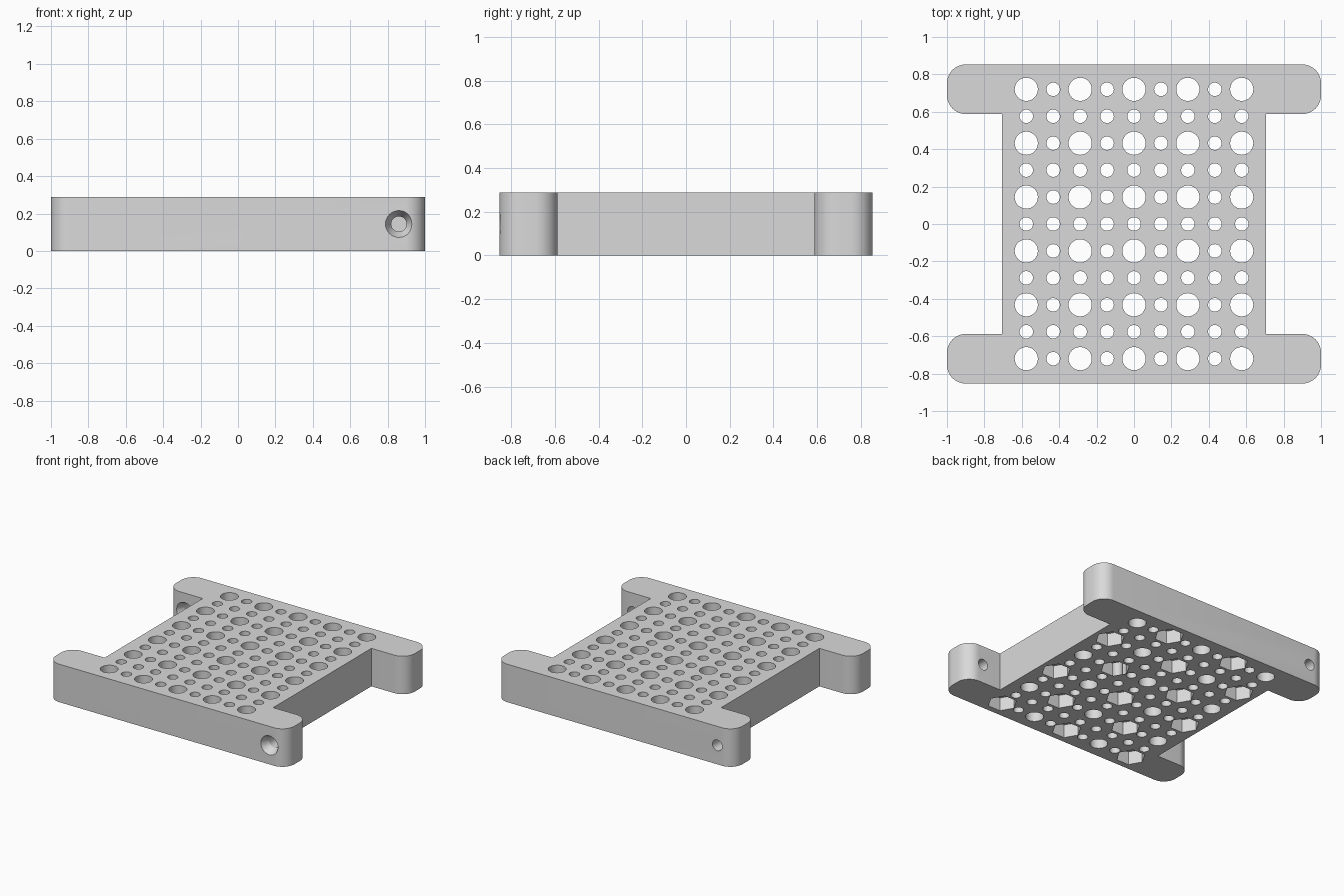
import bpy, bmesh, math
from mathutils import Matrix, Vector

if "Cube" in bpy.data.objects:
    bpy.data.objects.remove(bpy.data.objects["Cube"], do_unlink=True)

HEIGHT = 0.288
PITCH = 0.144
BAR_IN, BAR_OUT, WAIST, CORNER = 0.588, 0.853, 0.707, 0.1

grey = bpy.data.materials.new("plain grey")
grey.use_nodes = True
color = (0.7, 0.7, 0.7, 1)
grey.diffuse_color = color
grey.node_tree.nodes["Principled BSDF"].inputs["Base Color"].default_value = color


def make_object(name, bm):
    bmesh.ops.recalc_face_normals(bm, faces=bm.faces)
    mesh = bpy.data.meshes.new(name)
    bm.to_mesh(mesh)
    bm.free()
    mesh.materials.append(grey)
    obj = bpy.data.objects.new(name, mesh)
    bpy.context.collection.objects.link(obj)
    return obj


def add_cone(bm, start, end, r_start, r_end, sides=32):
    """Closed cone or prism from start to end."""
    start, end = Vector(start), Vector(end)
    axis = end - start
    turn = Vector((0, 0, 1)).rotation_difference(axis).to_matrix().to_4x4()
    bmesh.ops.create_cone(bm, cap_ends=True, segments=sides, radius1=r_start,
                          radius2=r_end, depth=axis.length,
                          matrix=Matrix.Translation((start + end) / 2) @ turn)


def arc(cx, cy, first):
    steps = 10
    for i in range(steps + 1):
        a = first + math.pi / 2 * i / steps
        yield cx + CORNER * math.cos(a), cy + CORNER * math.sin(a)


# Plate outline: one quarter, mirrored to all four
quarter = [(WAIST, BAR_IN)]
quarter += arc(1 - CORNER, BAR_IN + CORNER, -math.pi / 2)
quarter += arc(1 - CORNER, BAR_OUT - CORNER, 0)
half = quarter + [(-x, y) for x, y in reversed(quarter)]
outline = half + [(x, -y) for x, y in reversed(half)]

bm = bmesh.new()
base = bm.faces.new([bm.verts.new((x, y, 0)) for x, y in outline])
raised = bmesh.ops.extrude_face_region(bm, geom=[base])["geom"]
bmesh.ops.translate(bm, vec=(0, 0, HEIGHT),
                    verts=[v for v in raised if isinstance(v, bmesh.types.BMVert)])
plate = make_object("mounting_plate", bm)

# Grid of large and small through holes, nut pockets under alternate large ones
holes, pockets = bmesh.new(), bmesh.new()
for col in range(9):
    for row in range(11):
        x, y = (col - 4) * PITCH, (row - 5) * PITCH
        large = col % 2 == 0 and row % 2 == 0
        r = 0.062 if large else 0.036
        add_cone(holes, (x, y, -0.1), (x, y, HEIGHT + 0.1), r, r)
        if large and (col + row) // 2 % 2 == 0:
            ring = Matrix.Translation((x, y, 0))
            bmesh.ops.create_cone(pockets, cap_ends=True, segments=6, radius1=0.102,
                                  radius2=0.102, depth=0.2,
                                  matrix=ring @ Matrix.Rotation(math.pi / 2, 4, "Z"))

# Countersunk screw hole across one end of each bar
screws, sinks = bmesh.new(), bmesh.new()
for x, y in ((0.86, -BAR_OUT), (-0.86, BAR_IN)):
    z = HEIGHT / 2
    add_cone(screws, (x, y - 0.1, z), (x, y + 0.4, z), 0.041, 0.041)
    add_cone(sinks, (x, y - 0.02, z), (x, y + 0.06, z), 0.082, 0.041)

# Cut everything out of the plate
bpy.context.view_layer.objects.active = plate
plate.select_set(True)
for name, cut in (("grid_holes", holes), ("nut_pockets", pockets),
                  ("screw_holes", screws), ("countersinks", sinks)):
    cutter = make_object(name, cut)
    cutter.hide_render = True
    mod = plate.modifiers.new(name, "BOOLEAN")
    mod.operation = "DIFFERENCE"
    mod.solver = "EXACT"
    mod.object = cutter
    bpy.ops.object.modifier_apply(modifier=mod.name)
    bpy.data.objects.remove(cutter, do_unlink=True)

bpy.ops.object.shade_smooth_by_angle(angle=math.radians(25))
